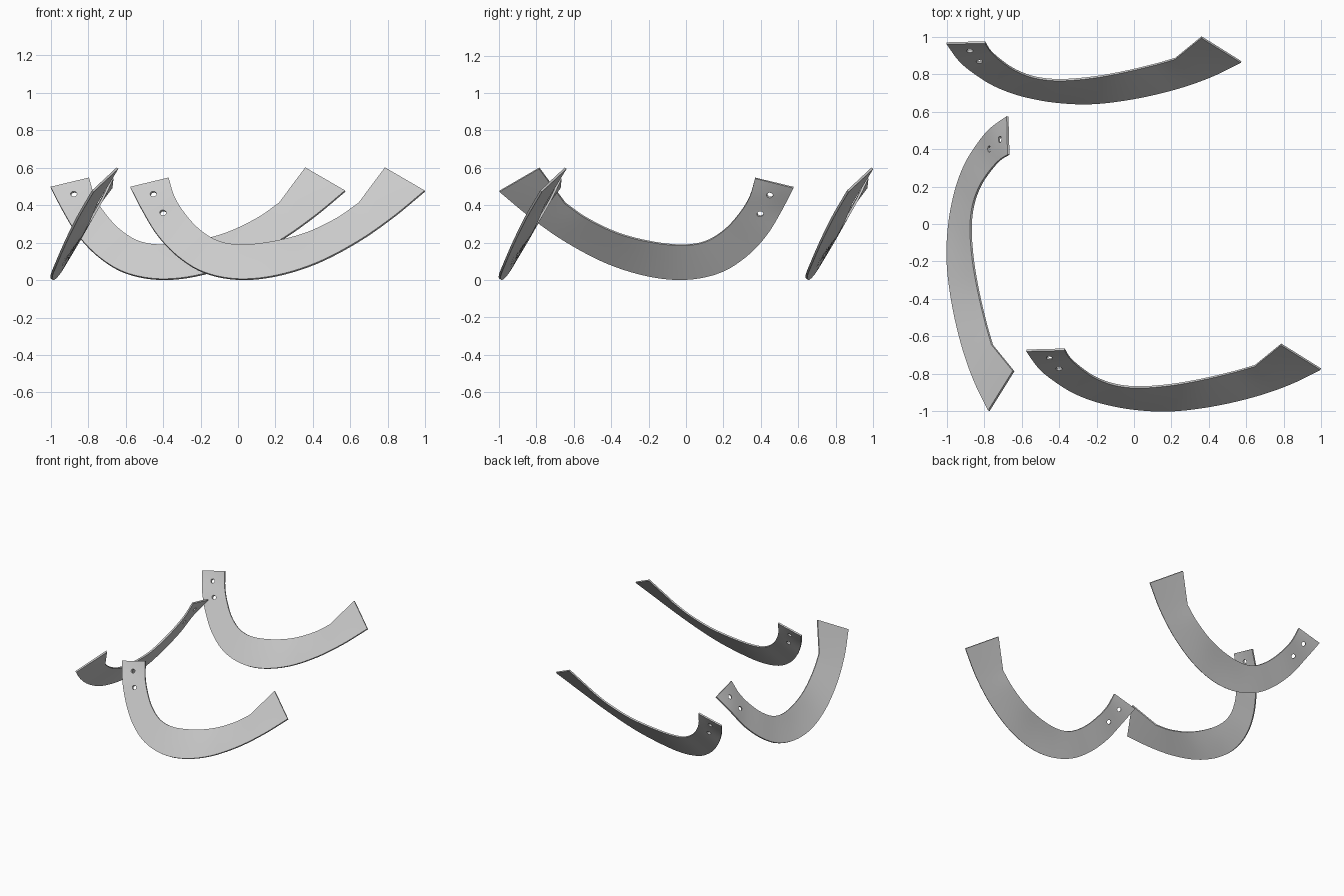
import bpy, bmesh
from math import radians
from mathutils import Vector, Matrix

cube = bpy.data.objects.get("Cube")
if cube:
    bpy.data.objects.remove(cube, do_unlink=True)

steel = bpy.data.materials.new("light grey")
steel.use_nodes = True
grey = (0.6, 0.6, 0.6, 1)
steel.diffuse_color = grey
steel.node_tree.nodes["Principled BSDF"].inputs["Base Color"].default_value = grey

THICKNESS = 0.012
STEPS = 5    # samples between two guide points
ROWS = 4     # faces across the width

# Guide points along the lower and upper edge of one blade
lower = [(-.575, -.675, .495), (-.51, -.765, .37), (-.43, -.832, .24), (-.32, -.9, .125),
         (-.18, -.952, .04), (0, -.987, .004), (.2, -.996, .022), (.42, -.97, .09),
         (.64, -.92, .205), (.83, -.855, .337), (.997, -.775, .475)]
upper = [(-.37, -.67, .545), (-.34, -.717, .445), (-.285, -.767, .355), (-.205, -.82, .268),
         (-.1, -.858, .205), (.03, -.871, .187), (.2, -.858, .207), (.37, -.828, .253),
         (.53, -.79, .33), (.645, -.757, .41), (.785, -.643, .598)]


def spline(points):
    """Smooth curve through all the points."""
    p = [Vector(q) for q in points]
    p = [2 * p[0] - p[1]] + p + [2 * p[-1] - p[-2]]
    out = []
    for a, b, c, d in zip(p, p[1:], p[2:], p[3:]):
        for i in range(STEPS):
            t = i / STEPS
            out.append(b + t / 2 * (c - a + t * (2 * a - 5 * b + 4 * c - d
                                                 + t * (3 * (b - c) + d - a))))
    return out + [p[-2]]


def line(a, b):
    a, b = Vector(a), Vector(b)
    return [a.lerp(b, i / STEPS) for i in range(1, STEPS + 1)]


def new_object(name, bm):
    mesh = bpy.data.meshes.new(name)
    bm.to_mesh(mesh)
    bm.free()
    obj = bpy.data.objects.new(name, mesh)
    bpy.context.collection.objects.link(obj)
    return obj


# Blade sheet: ruled between the edges, with a bent straight tab at one end
low_edge = spline(lower)
high_edge = spline(upper[:-1]) + line(upper[-2], upper[-1])
bm = bmesh.new()
grid = [[bm.verts.new(a.lerp(b, j / ROWS)) for j in range(ROWS + 1)]
        for a, b in zip(low_edge, high_edge)]
for r, s in zip(grid, grid[1:]):
    for j in range(ROWS):
        bm.faces.new((r[j], s[j], s[j + 1], r[j + 1]))
blade = new_object("front_blade", bm)
blade.data.materials.append(steel)
solid = blade.modifiers.new("thickness", "SOLIDIFY")
solid.thickness = THICKNESS
solid.offset = 0

# Two bolt holes through the other end
bm = bmesh.new()
normal = Vector((-.35, -.75, .55))
for centre in ((-.45, -.712, .457), (-.398, -.768, .356)):
    matrix = Matrix.Translation(centre) @ normal.to_track_quat("Z", "Y").to_matrix().to_4x4()
    bmesh.ops.create_cone(bm, cap_ends=True, segments=20, radius1=.016, radius2=.016,
                          depth=.16, matrix=matrix)
cutter = new_object("bolt_hole_cutter", bm)
cutter.data.materials.append(steel)
cut = blade.modifiers.new("holes", "BOOLEAN")
cut.object = cutter
cut.solver = "EXACT"

# Bake the modifiers, then shade
bpy.context.view_layer.update()
baked = bpy.data.meshes.new_from_object(blade.evaluated_get(bpy.context.evaluated_depsgraph_get()))
blade.modifiers.clear()
blade.data = baked
bpy.data.objects.remove(cutter, do_unlink=True)
bpy.ops.object.select_all(action="DESELECT")
blade.select_set(True)
bpy.context.view_layer.objects.active = blade
bpy.ops.object.shade_smooth_by_angle(angle=radians(30))

# Repeat the blade at the back and, turned a quarter, on the right side
for name, place in (("back_blade", Matrix.Translation((-.425, 1.64, 0))),
                    ("right_blade", Matrix.Rotation(radians(-90), 4, "Z"))):
    copy = blade.copy()
    copy.data = blade.data.copy()
    copy.name = name
    copy.matrix_world = place
    bpy.context.collection.objects.link(copy)
